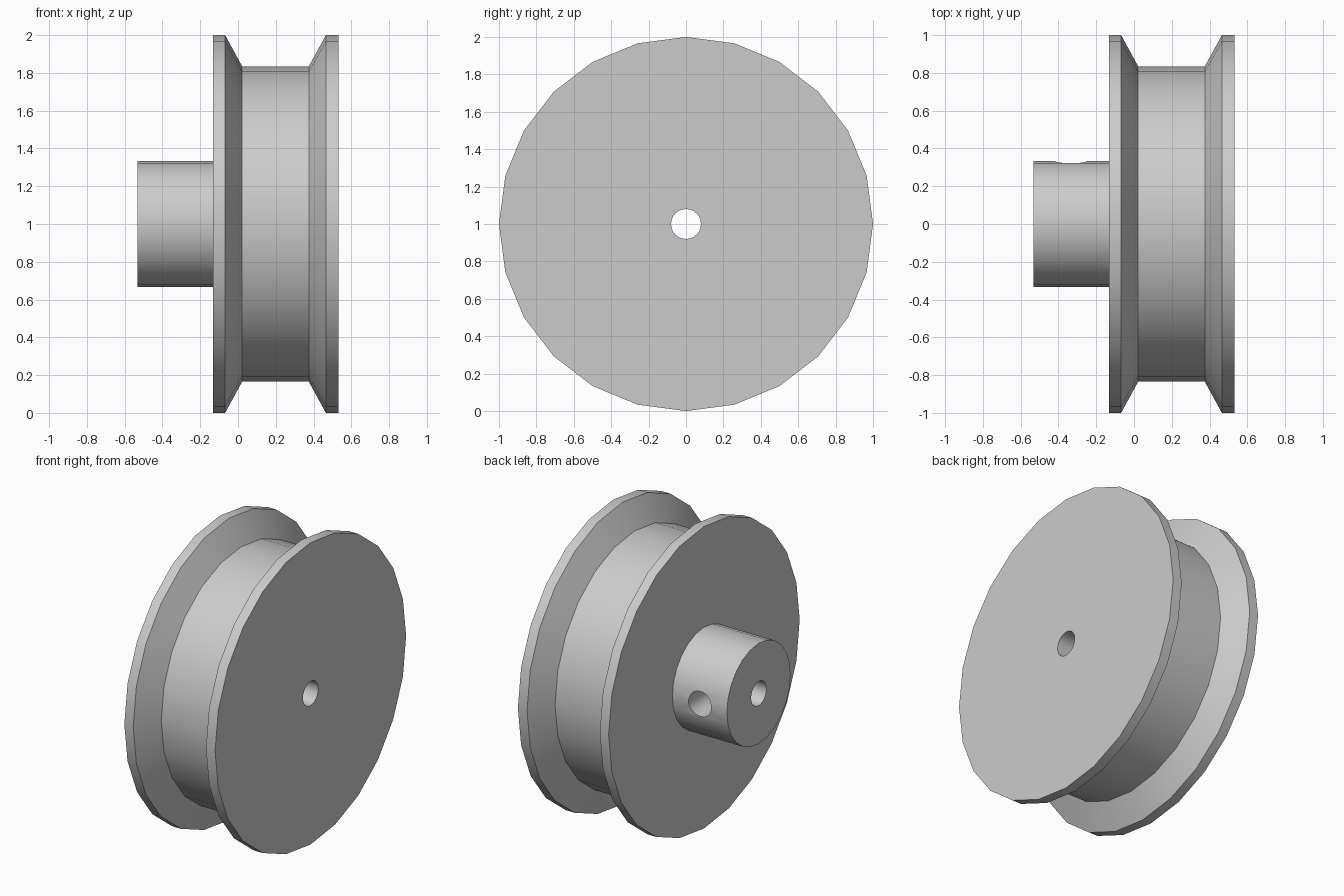
import bpy, bmesh, math

cube = bpy.data.objects.get("Cube")
if cube:
    bpy.data.objects.remove(cube)

SIDES = 24
AXLE_Z = 1.0

grey = bpy.data.materials.new("plain grey")
grey.use_nodes = True
colour = (0.6, 0.6, 0.6, 1)
grey.diffuse_color = colour
grey.node_tree.nodes["Principled BSDF"].inputs["Base Color"].default_value = colour


def lathe(name, profile):
    """Revolve a closed (x, radius) profile around the axle."""
    bm = bmesh.new()
    rings = []
    for i in range(SIDES):
        a = math.tau * i / SIDES
        rings.append([bm.verts.new((x, r * math.cos(a), AXLE_Z + r * math.sin(a)))
                      for x, r in profile])
    n = len(profile)
    for i in range(SIDES):
        here, after = rings[i], rings[(i + 1) % SIDES]
        for j in range(n):
            k = (j + 1) % n
            bm.faces.new((here[j], here[k], after[k], after[j]))
    bmesh.ops.recalc_face_normals(bm, faces=bm.faces)
    mesh = bpy.data.meshes.new(name)
    bm.to_mesh(mesh)
    bm.free()
    obj = bpy.data.objects.new(name, mesh)
    bpy.context.collection.objects.link(obj)
    mesh.materials.append(grey)
    return obj


# Hub, two flanges, drum and through bore in one turned profile
BORE, HUB, DRUM, RIM = 0.08, 0.333, 0.835, 1.0
pulley = lathe("pulley_wheel", [
    (-0.533, BORE), (-0.533, HUB), (-0.133, HUB), (-0.133, RIM),
    (-0.068, RIM), (0.022, DRUM), (0.375, DRUM), (0.465, RIM),
    (0.532, RIM), (0.532, BORE)])

# Set-screw hole from the back of the hub into the bore
bpy.ops.mesh.primitive_cylinder_add(vertices=SIDES, radius=0.083, depth=0.5,
                                    location=(-0.333, 0.25, AXLE_Z),
                                    rotation=(math.pi / 2, 0, 0))
drill = bpy.context.object
drill.name = "screw_hole_cutter"
drill.data.materials.append(grey)

cut = pulley.modifiers.new("screw_hole", 'BOOLEAN')
cut.operation = 'DIFFERENCE'
cut.solver = 'EXACT'
cut.object = drill
bpy.ops.object.select_all(action='DESELECT')
pulley.select_set(True)
bpy.context.view_layer.objects.active = pulley
bpy.ops.object.modifier_apply(modifier=cut.name)
bpy.data.objects.remove(drill)

# Round surfaces smooth, turned edges crisp
bpy.ops.object.shade_smooth_by_angle(angle=math.radians(25))
